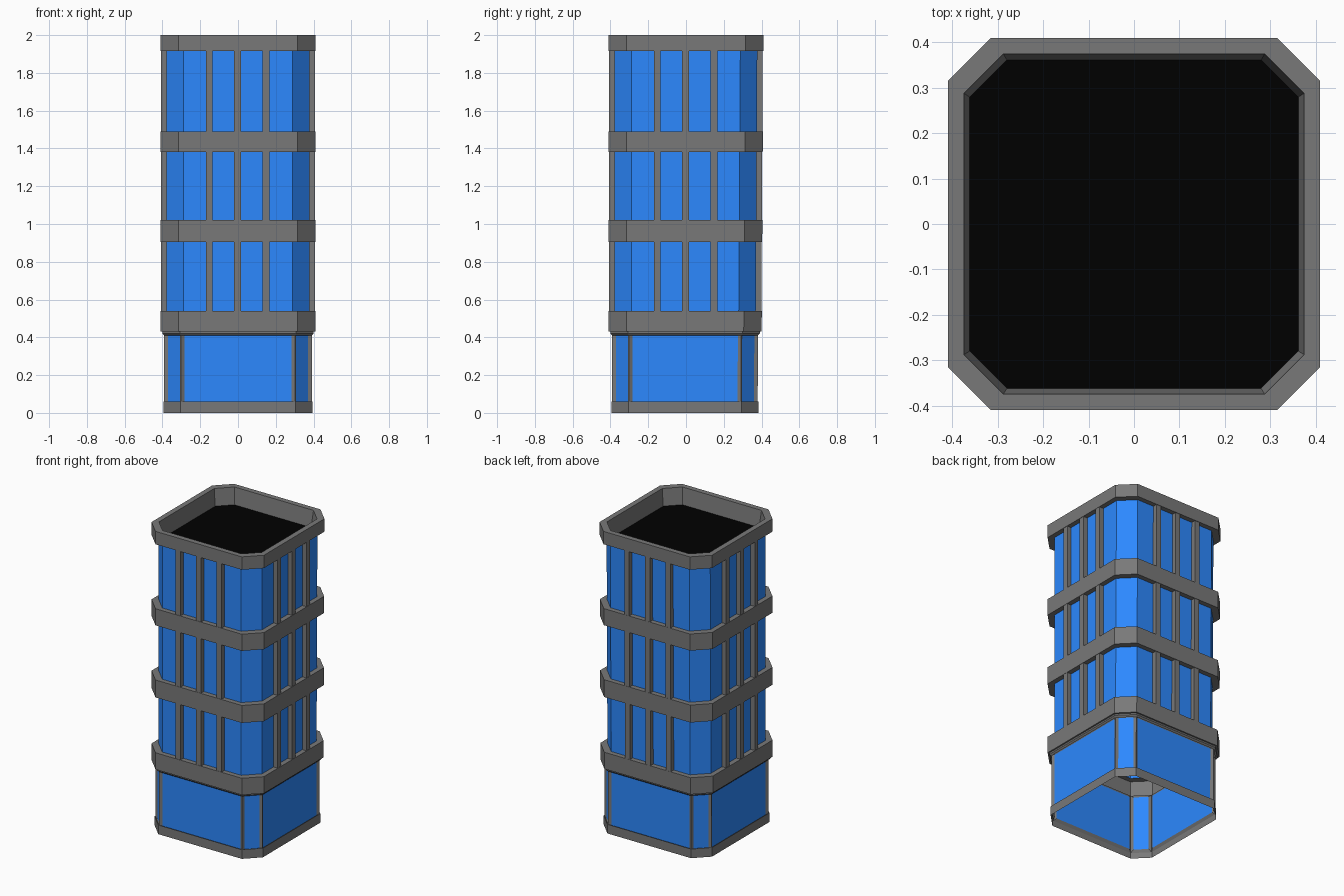
import bpy, bmesh
from mathutils import Vector

if "Cube" in bpy.data.objects:
    bpy.data.objects.remove(bpy.data.objects["Cube"])


def material(name, rgb):
    m = bpy.data.materials.new(name)
    m.diffuse_color = (*rgb, 1)
    m.use_nodes = True
    m.node_tree.nodes["Principled BSDF"].inputs["Base Color"].default_value = m.diffuse_color
    return m


BLUE = material("blue_glass", (0.025, 0.25, 1.0))
BLACK = material("dark_roof", (0.0, 0.0, 0.0))
GREY = material("dark_grey_frame", (0.19, 0.19, 0.19))


def back(half, z):
    # the rear wall leans very slightly inward towards the ground
    return half - 0.012 * (1 - z / 2)


def octagon(half, flat, z):
    b = back(half, z)
    f = flat - (half - b)
    return [(flat, -half, z), (half, -flat, z), (half, f, z), (flat, b, z),
            (-flat, b, z), (-half, f, z), (-half, -flat, z), (-flat, -half, z)]


def finish(name, bm, mats=(GREY,)):
    me = bpy.data.meshes.new(name)
    bm.to_mesh(me)
    bm.free()
    for m in mats:
        me.materials.append(m)
    ob = bpy.data.objects.new(name, me)
    bpy.context.collection.objects.link(ob)
    return ob


def loft(sections):
    # open shell through a stack of octagons (half width, half flat, z)
    bm = bmesh.new()
    loops = [[bm.verts.new(p) for p in octagon(*s)] for s in sections]
    for a, b in zip(loops, loops[1:]):
        for i in range(8):
            j = (i + 1) % 8
            bm.faces.new((a[i], a[j], b[j], b[i]))
    bm.normal_update()
    return bm


GLASS = (0.378, 0.288)
BAND = (0.41, 0.315)
WALL = (0.391, 0.302)

# ground floor: base course, framed wall with inset panes, top moulding
finish("base_course", loft([(0.395, 0.305, 0), (0.395, 0.305, 0.06), (*WALL, 0.06)]))

bm = loft([(*WALL, 0.035), (*WALL, 0.43)])
panes = list(bm.faces)
bmesh.ops.inset_individual(bm, faces=panes, thickness=0.025, depth=-0.01)
for f in panes:
    f.material_index = 1
finish("ground_floor_wall", bm, (GREY, BLUE))

finish("ground_floor_moulding",
       loft([(*WALL, 0.41), (0.40, 0.308, 0.42), (0.40, 0.308, 0.43)]))

# floor bands
bands = [(0.43, 0.54), (0.905, 1.02), (1.38, 1.49)]
for n, (z0, z1) in enumerate(bands):
    inner = WALL if n == 0 else GLASS
    finish(f"floor_band_{n + 1}",
           loft([(*inner, z0), (*BAND, z0), (*BAND, z1), (*GLASS, z1)]))

# parapet and sunken roof
finish("parapet", loft([(*GLASS, 1.915), (*BAND, 1.915), (*BAND, 2.0),
                        (0.375, 0.288, 2.0), (0.362, 0.28, 1.89)]))
bm = bmesh.new()
bm.faces.new([bm.verts.new(p) for p in octagon(0.362, 0.28, 1.89)])
finish("roof", bm, (BLACK,))


# upper floors: glazing and three mullions per side
def box(bm, lo, hi):
    size = Vector(hi) - Vector(lo)
    vs = bmesh.ops.create_cube(bm, size=1)["verts"]
    bmesh.ops.scale(bm, vec=size, verts=vs)
    bmesh.ops.translate(bm, vec=(Vector(hi) + Vector(lo)) / 2, verts=vs)


floors = [(0.54, 0.905), (1.02, 1.38), (1.49, 1.915)]
for n, (z0, z1) in enumerate(floors):
    finish(f"window_glass_{n + 1}", loft([(*GLASS, z0), (*GLASS, z1)]), (BLUE,))
    bm = bmesh.new()
    w, d0, d1 = 0.018, 0.372, 0.408
    shift = d1 - back(d1, (z0 + z1) / 2)
    for c in (-0.152, -0.002, 0.148):
        box(bm, (c - w, -d1, z0), (c + w, -d0, z1))
        box(bm, (c - w, d0 - shift, z0), (c + w, d1 - shift, z1))
        for s in (-1, 1):
            x0, x1 = sorted((s * d0, s * d1))
            box(bm, (x0, c - w, z0), (x1, c + w, z1))
    finish(f"mullions_{n + 1}", bm)
